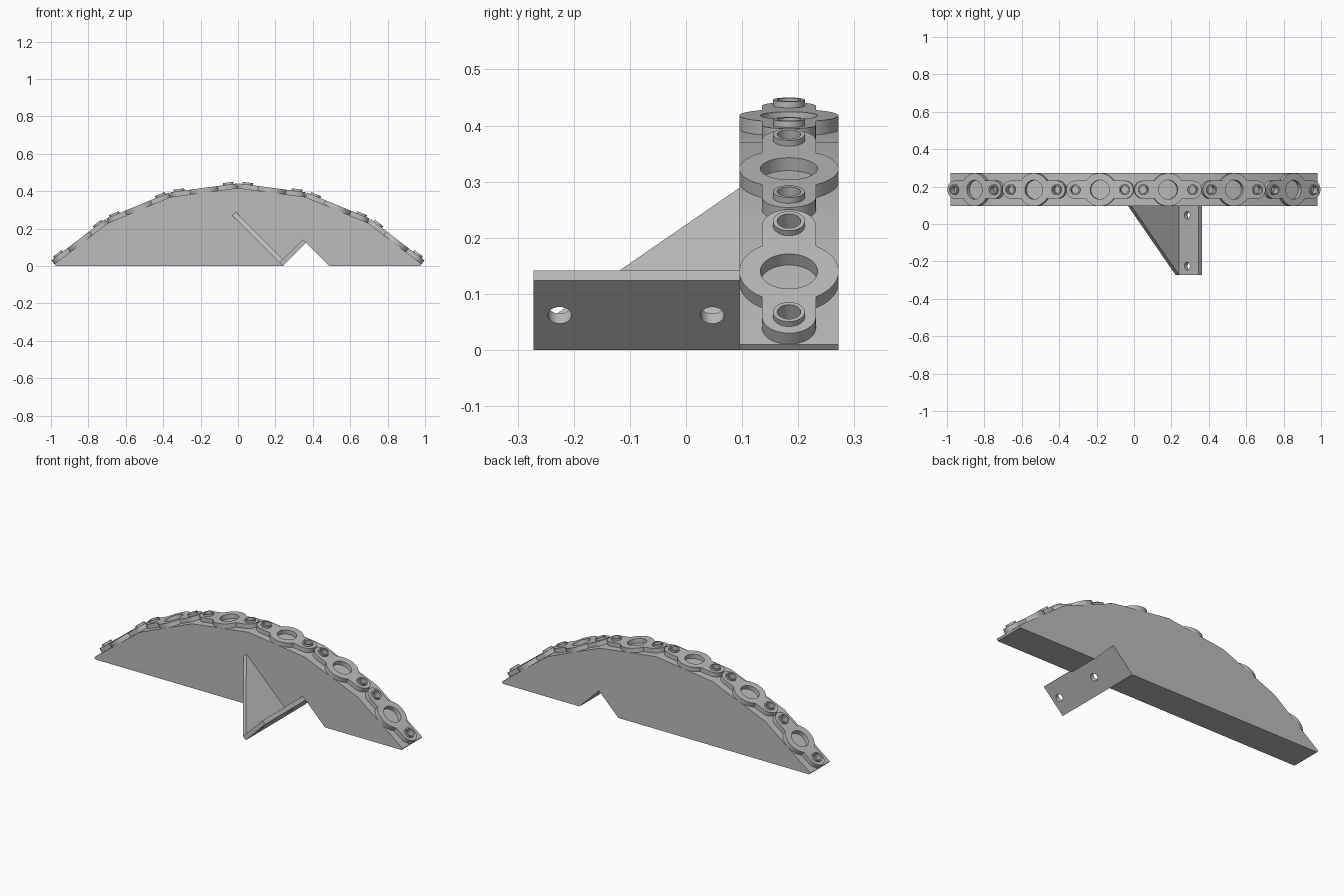
import bpy, bmesh
from math import sin, cos, pi, radians, asin
from mathutils import Matrix

cube = bpy.data.objects.get("Cube")
if cube:
    bpy.data.objects.remove(cube, do_unlink=True)

grey = bpy.data.materials.new("plain grey")
grey.use_nodes = True
grey.diffuse_color = (0.5, 0.5, 0.5, 1)
grey.node_tree.nodes["Principled BSDF"].inputs["Base Color"].default_value = (0.5, 0.5, 0.5, 1)


def arc(cx, cy, r, a0, a1, n):
    return [(cx + r * cos(a0 + (a1 - a0) * i / n), cy + r * sin(a0 + (a1 - a0) * i / n))
            for i in range(n + 1)]


def circle(cx, cy, r, n=32):
    return arc(cx, cy, r, 0, 2 * pi, n)[:-1]


def extrude(name, loops, bottom, top, matrix):
    """Extrude a filled profile (outer loop plus holes) between two local heights."""
    curve = bpy.data.curves.new(name, 'CURVE')
    curve.dimensions = '2D'
    curve.fill_mode = 'BOTH'
    curve.extrude = (top - bottom) / 2
    for loop in loops:
        spline = curve.splines.new('POLY')
        spline.points.add(len(loop) - 1)
        for point, (x, y) in zip(spline.points, loop):
            point.co = (x, y, 0, 1)
        spline.use_cyclic_u = True
    temp = bpy.data.objects.new(name + " profile", curve)
    bpy.context.collection.objects.link(temp)
    graph = bpy.context.evaluated_depsgraph_get()
    mesh = bpy.data.meshes.new_from_object(temp.evaluated_get(graph))
    bpy.data.objects.remove(temp, do_unlink=True)
    bpy.data.curves.remove(curve)

    bm = bmesh.new()
    bm.from_mesh(mesh)
    bmesh.ops.remove_doubles(bm, verts=bm.verts, dist=1e-5)
    bmesh.ops.translate(bm, verts=bm.verts, vec=(0, 0, (top + bottom) / 2))
    bmesh.ops.recalc_face_normals(bm, faces=bm.faces)
    bm.to_mesh(mesh)
    bm.free()
    mesh.materials.clear()
    mesh.materials.append(grey)
    obj = bpy.data.objects.new(name, mesh)
    obj.matrix_world = matrix
    bpy.context.collection.objects.link(obj)
    bpy.ops.object.select_all(action='DESELECT')
    obj.select_set(True)
    bpy.context.view_layer.objects.active = obj
    bpy.ops.object.shade_smooth_by_angle(angle=radians(30))
    return obj


# Faceted arch: six equal segments, turning by a fixed step
MID_Y, HALF_W = 0.1835, 0.0885
SEG, STEP = 0.3625, radians(15)
slopes = [STEP * (i - 2.5) for i in range(6)]
END_X = SEG * sum(cos(a) for a in slopes) / 2
ridge = [(-END_X, 0.01)]
for a in slopes:
    x, z = ridge[-1]
    ridge.append((x + SEG * cos(a), z - SEG * sin(a)))

# Arched body with a right-angled notch underneath
NOTCH, RUN = 0.24, 0.1235
foot = END_X - 0.008
body = ridge + [(foot, 0), (NOTCH + 2 * RUN, 0), (NOTCH + RUN, RUN), (NOTCH, 0), (-foot, 0)]
extrude("arched_body", [body], -HALF_W, HALF_W,
        Matrix.Translation((0, MID_Y, 0)) @ Matrix.Rotation(pi / 2, 4, 'X'))

# Chain links, one flat on each segment
RING, HOLE, ARM, PIN = 0.0885, 0.051, 0.048, 0.133
BOSS, BORE = 0.0285, 0.021
join = asin(ARM / RING)
outline = (arc(PIN, 0, ARM, -pi / 2, pi / 2, 20) + arc(0, 0, RING, join, pi - join, 24)
           + arc(-PIN, 0, ARM, pi / 2, 1.5 * pi, 20)
           + arc(0, 0, RING, pi + join, 2 * pi - join, 24))
for i, a in enumerate(slopes):
    (x0, z0), (x1, z1) = ridge[i], ridge[i + 1]
    place = (Matrix.Translation(((x0 + x1) / 2, MID_Y, (z0 + z1) / 2))
             @ Matrix.Rotation(a, 4, 'Y'))
    extrude(f"link_plate_{i + 1}",
            [outline, circle(0, 0, HOLE, 48), circle(PIN, 0, BORE), circle(-PIN, 0, BORE)],
            0, 0.025, place)
    for side, px in (("right", -PIN), ("left", PIN)):
        extrude(f"link_boss_{i + 1}_{side}", [circle(px, 0, BOSS), circle(px, 0, BORE)],
                0.025, 0.036, place)

# Tilted mounting plate with two screw holes
FRONT, BACK, THICK = -0.272, MID_Y - HALF_W, 0.0254
LENGTH = RUN * 2 ** 0.5
tilt = Matrix.Translation((NOTCH, 0, 0)) @ Matrix.Rotation(-pi / 4, 4, 'Y')
extrude("mounting_plate",
        [[(0, FRONT), (LENGTH, FRONT), (LENGTH, BACK), (0, BACK)],
         circle(LENGTH / 2, -0.225, 0.021), circle(LENGTH / 2, 0.047, 0.021)],
        0, THICK, tilt)

# Triangular gusset standing on the lower edge of the mounting plate
upright = Matrix(((0, 0, 1, 0), (1, 0, 0, 0), (0, 1, 0, 0), (0, 0, 0, 1)))
extrude("gusset", [[(FRONT, THICK), (BACK, THICK), (BACK, 0.383)]], 0, THICK, tilt @ upright)
